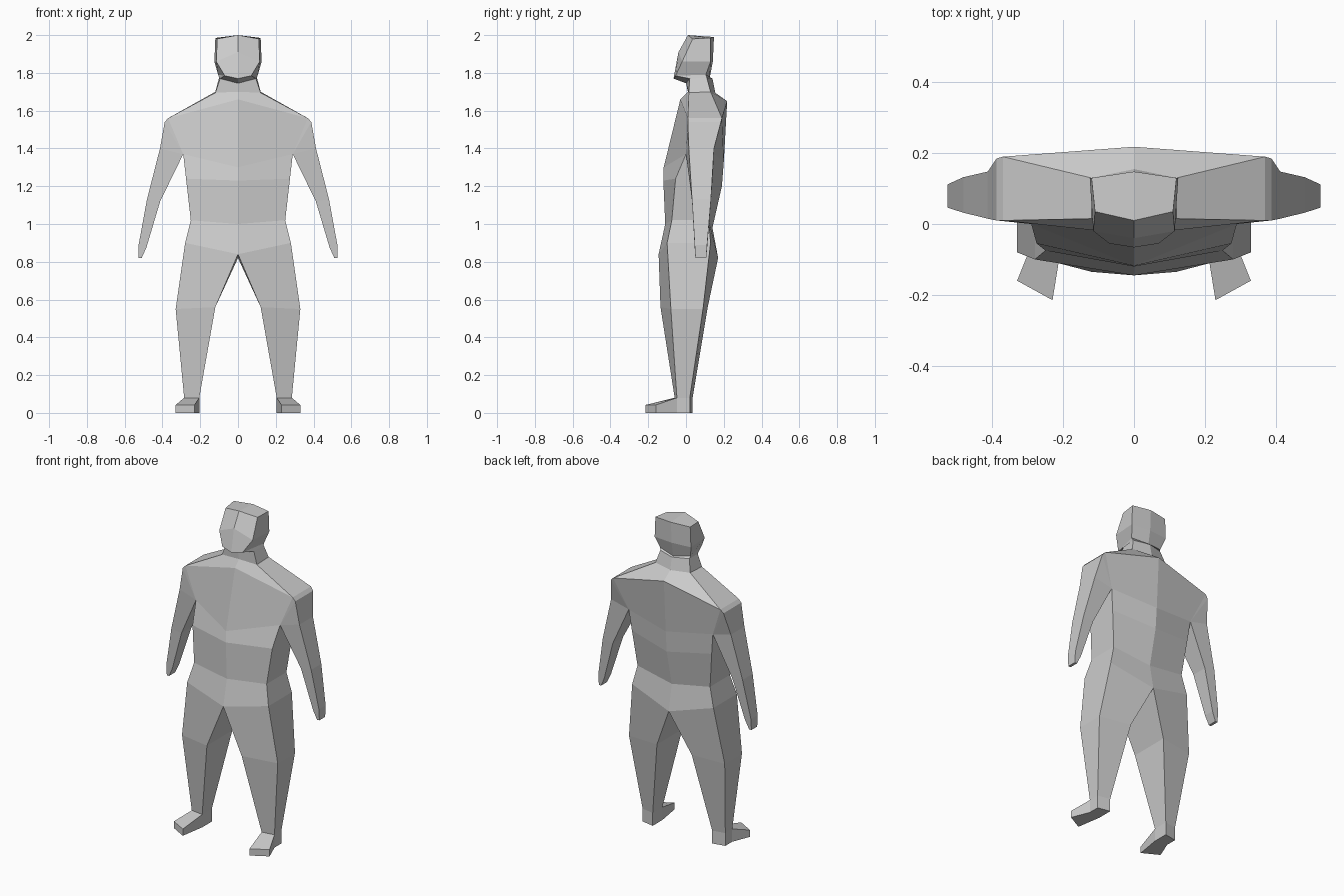
import bpy, bmesh

if "Cube" in bpy.data.objects:
    bpy.data.objects.remove(bpy.data.objects["Cube"])


def loft(name, rings, wrap=False, cap_start=False, cap_end=False, skip=()):
    """Skin a list of 4-point rings on the +x half, then mirror across x."""
    bm = bmesh.new()
    vs = [[bm.verts.new(p) for p in r] for r in rings]
    n = len(rings[0])
    for i in range(len(rings) - 1):
        for j in range(n if wrap else n - 1):
            if (i, j) in skip:
                continue
            k = (j + 1) % n
            bm.faces.new((vs[i][j], vs[i][k], vs[i + 1][k], vs[i + 1][j]))
    if cap_start:
        bm.faces.new(vs[0])
    if cap_end:
        bm.faces.new(vs[-1])
    bmesh.ops.remove_doubles(bm, verts=bm.verts, dist=0.0005)
    bmesh.ops.recalc_face_normals(bm, faces=bm.faces)
    # open shells: make sure the outermost face looks away from the middle
    f = max(bm.faces, key=lambda q: q.calc_center_median().x)
    if f.normal.x < 0:
        bmesh.ops.reverse_faces(bm, faces=bm.faces)
    me = bpy.data.meshes.new(name)
    bm.to_mesh(me)
    bm.free()
    ob = bpy.data.objects.new(name, me)
    bpy.context.collection.objects.link(ob)
    m = ob.modifiers.new("mirror", 'MIRROR')
    m.use_axis[0] = True
    return ob


def half(fc, fs, bs, bc):
    """Half section: front centre (y, z), front side, back side, back centre (y, z)."""
    return [(0, *fc), fs, bs, (0, *bc)]


# Shared sections
neck_top = half((0.0, 1.745), (.095, .02, 1.77), (.10, .11, 1.775), (.14, 1.77))
shoulder = half((-.03, 1.66), (.37, .01, 1.56), (.37, .19, 1.56), (.218, 1.65))
armpit = half((-.118, 1.30), (.29, .0, 1.37), (.29, .15, 1.37), (.20, 1.33))
hip = half((-.145, .84), (.28, -.10, .90), (.28, .13, .90), (.17, .82))

# Head
loft("head", [
    half((.01, 2.0), (.11, .035, 1.98), (.12, .13, 1.985), (.148, 1.99)),
    half((-.04, 1.91), (.115, -.02, 1.86), (.125, .13, 1.86), (.142, 1.86)),
    half((-.066, 1.77), (.07, -.055, 1.785), (.105, .105, 1.79), (.125, 1.77)),
    neck_top], wrap=False)
# Crown
loft("crown", [
    [(0, .01, 2.0), (.11, .035, 1.98)],
    [(0, .148, 1.99), (.12, .13, 1.985)]])

# Neck and torso, open where the arms join
loft("torso", [
    neck_top,
    half((.01, 1.70), (.12, .015, 1.695), (.12, .13, 1.70), (.155, 1.695)),
    shoulder,
    armpit,
    half((-.12, 1.23), (.275, -.055, 1.24), (.275, .14, 1.24), (.19, 1.20)),
    half((-.11, 1.0), (.25, -.075, 1.02), (.25, .12, 1.02), (.14, .98)),
    hip], skip={(2, 1)})


# Arms
def arm_ring(xo, zo, xi, zi, y0, y1):
    return [(xo, y0, zo), (xo, y1, zo), (xi, y1, zi), (xi, y0, zi)]


pit = [armpit[2], armpit[1]]
loft("arms", [
    [shoulder[1], shoulder[2]] + pit,
    [(.388, .01, 1.54), (.388, .185, 1.54)] + pit,
    [(.413, .015, 1.40), (.413, .148, 1.40)] + pit,
    arm_ring(.482, 1.13, .412, 1.12, .032, .132),
    arm_ring(.526, .89, .485, .875, .046, .112),
    arm_ring(.526, .82, .51, .82, .05, .107)], wrap=True, cap_end=True)

# Legs
ankle = [(.205, -.06, .08), (.285, -.048, .08), (.285, .02, .08), (.205, .035, .08)]
loft("legs", [
    hip,
    [(.12, -.135, .56), (.33, -.08, .55), (.33, .09, .55), (.12, .115, .56)],
    ankle], wrap=True)


# Feet: heel, instep and splayed toe sections
def foot_ring(a, b, z):
    return [(*a, z), (*b, z), (*b, 0), (*a, 0)]


heel = foot_ring(ankle[2][:2], ankle[3][:2], .08)
instep = foot_ring(ankle[1][:2], ankle[0][:2], .08)
toe = foot_ring((.33, -.16), (.23, -.215), .042)
foot = loft("feet", [heel, instep, toe], wrap=True, cap_start=True, cap_end=True)
